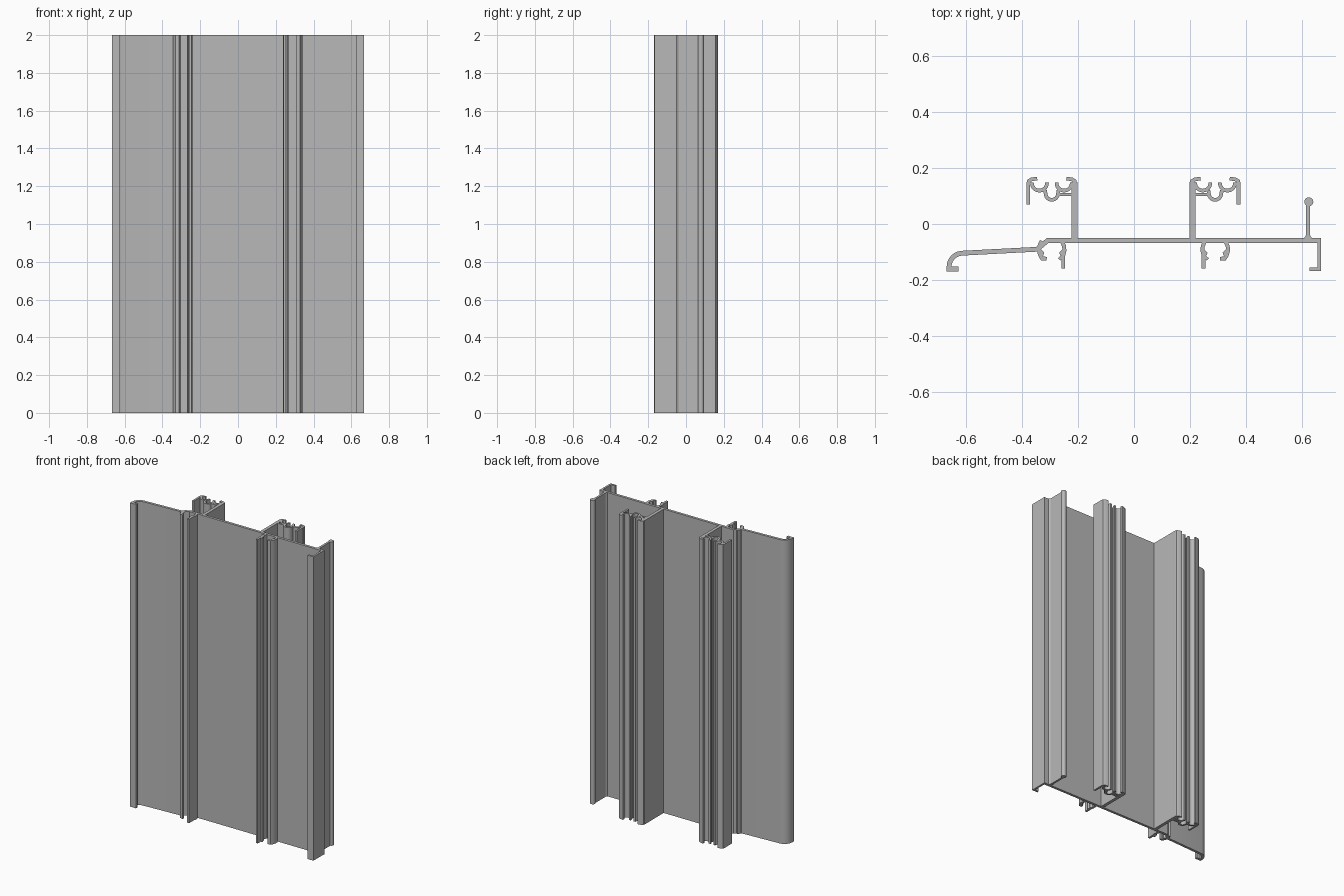
import bpy, bmesh, math
from mathutils import Vector

cube = bpy.data.objects.get("Cube")
if cube:
    bpy.data.objects.remove(cube, do_unlink=True)

HEIGHT = 2.0
grey = bpy.data.materials.new("aluminium_grey")
grey.use_nodes = True
colour = (0.48, 0.48, 0.48, 1)
grey.diffuse_color = colour
grey.node_tree.nodes["Principled BSDF"].inputs["Base Color"].default_value = colour


def finish(name, bm):
    bmesh.ops.recalc_face_normals(bm, faces=bm.faces)
    mesh = bpy.data.meshes.new(name)
    bm.to_mesh(mesh)
    bm.free()
    mesh.materials.append(grey)
    obj = bpy.data.objects.new(name, mesh)
    bpy.context.collection.objects.link(obj)
    bpy.ops.object.select_all(action='DESELECT')
    obj.select_set(True)
    bpy.context.view_layer.objects.active = obj
    bpy.ops.object.shade_smooth_by_angle(angle=math.radians(32))


def wall(name, path, thick):
    """Extrude a mitred strip that follows a plan path."""
    pts = [Vector(p) for p in path]
    dirs = [(b - a).normalized() for a, b in zip(pts, pts[1:])]
    bm = bmesh.new()
    rings = []
    for i, p in enumerate(pts):
        d0, d1 = dirs[max(i - 1, 0)], dirs[min(i, len(dirs) - 1)]
        n0, n1 = Vector((-d0.y, d0.x)), Vector((-d1.y, d1.x))
        n = (n0 + n1).normalized()
        n *= thick / 2 / max(n.dot(n0), 0.5)
        a, b = p + n, p - n
        rings.append([bm.verts.new((q.x, q.y, z)) for q, z in
                      ((a, 0), (b, 0), (b, HEIGHT), (a, HEIGHT))])
    for r, s in zip(rings, rings[1:]):
        for k in range(4):
            m = (k + 1) % 4
            bm.faces.new((r[k], r[m], s[m], s[k]))
    bm.faces.new(rings[0])
    bm.faces.new(rings[-1])
    finish(name, bm)


def prism(name, outline):
    """Extrude a closed plan outline."""
    bm = bmesh.new()
    face = bm.faces.new([bm.verts.new((x, y, 0)) for x, y in outline])
    top = bmesh.ops.extrude_face_region(bm, geom=[face])
    verts = [v for v in top["geom"] if isinstance(v, bmesh.types.BMVert)]
    bmesh.ops.translate(bm, verts=verts, vec=(0, 0, HEIGHT))
    finish(name, bm)


def arc(cx, cy, r, start, end, n):
    angles = [math.radians(start + (end - start) * i / n) for i in range(n + 1)]
    return [(cx + r * math.cos(a), cy + r * math.sin(a)) for a in angles]


# Main web, with the sloping wing and its hooked edge on the right
wall("web_and_wing",
     [(-0.625, -0.16), (-0.659, -0.16)]
     + arc(-0.611, -0.152, 0.048, 180, 94, 6)
     + [(-0.345, -0.09), (-0.308, -0.059), (0.667, -0.059)], 0.017)

# Return flange and lip on the left edge
wall("left_edge_flange", [(0.625, -0.161), (0.66, -0.161), (0.66, -0.051)], 0.013)

# Rear fin with a round bead and filleted foot
wall("rear_fin", [(0.62, -0.055), (0.62, 0.08)], 0.014)
prism("rear_fin_bead", arc(0.623, 0.079, 0.016, 0, 345, 23))
prism("rear_fin_foot", [(0.604, -0.054), (0.636, -0.054), (0.627, -0.04), (0.613, -0.04)])

# Matching channel heads and front screw pockets on both sides
for side, label in ((-1, "right"), (1, "left")):
    centre = side * 0.291 - 0.002

    def part(name, path, thick):
        wall(f"{label}_{name}", [(centre - side * u, y) for u, y in path], thick)

    # Rear channel: stem, outer leg and shelf
    part("channel_stem", [(0.0805, -0.06), (0.0805, 0.15)], 0.021)
    part("channel_leg", [(-0.0835, 0.07), (-0.0835, 0.15)], 0.013)
    part("channel_shelf", [(0.08, 0.105), (0.022, 0.105)], 0.012)

    # Hooked lips and round grooves
    for m, end in ((1, "inner"), (-1, "outer")):
        part(f"{end}_lip", [(m * 0.052, 0.162), (m * 0.072, 0.159),
                            (m * 0.082, 0.153), (m * 0.084, 0.136)], 0.013)
        part(f"{end}_groove",
             [(m * u, y) for u, y in arc(0.044, 0.146, 0.027, 5, -185, 12)], 0.013)
    part("centre_groove", [(0.024, 0.12)] + arc(0, 0.108, 0.022, 0, -180, 8)
         + [(-0.024, 0.12)], 0.013)

    # Front screw pocket: long leg, short hooked arm and pointed jaws
    part("pocket_leg", [(0.036, -0.06), (0.044, -0.08), (0.045, -0.095),
                        (0.041, -0.112), (0.041, -0.159)], 0.014)
    part("pocket_foot", [(0.041, -0.113), (0.026, -0.126)], 0.011)
    part("pocket_arm", [(-0.036, -0.06), (-0.045, -0.08), (-0.046, -0.095),
                        (-0.041, -0.112), (-0.034, -0.123), (-0.018, -0.124)], 0.014)
    for m, end in ((1, "inner"), (-1, "outer")):
        prism(f"{label}_{end}_pocket_jaw",
              [(centre - side * m * u, y) for u, y in
               ((0.043, -0.086), (0.027, -0.102), (0.03, -0.112), (0.042, -0.118))])
